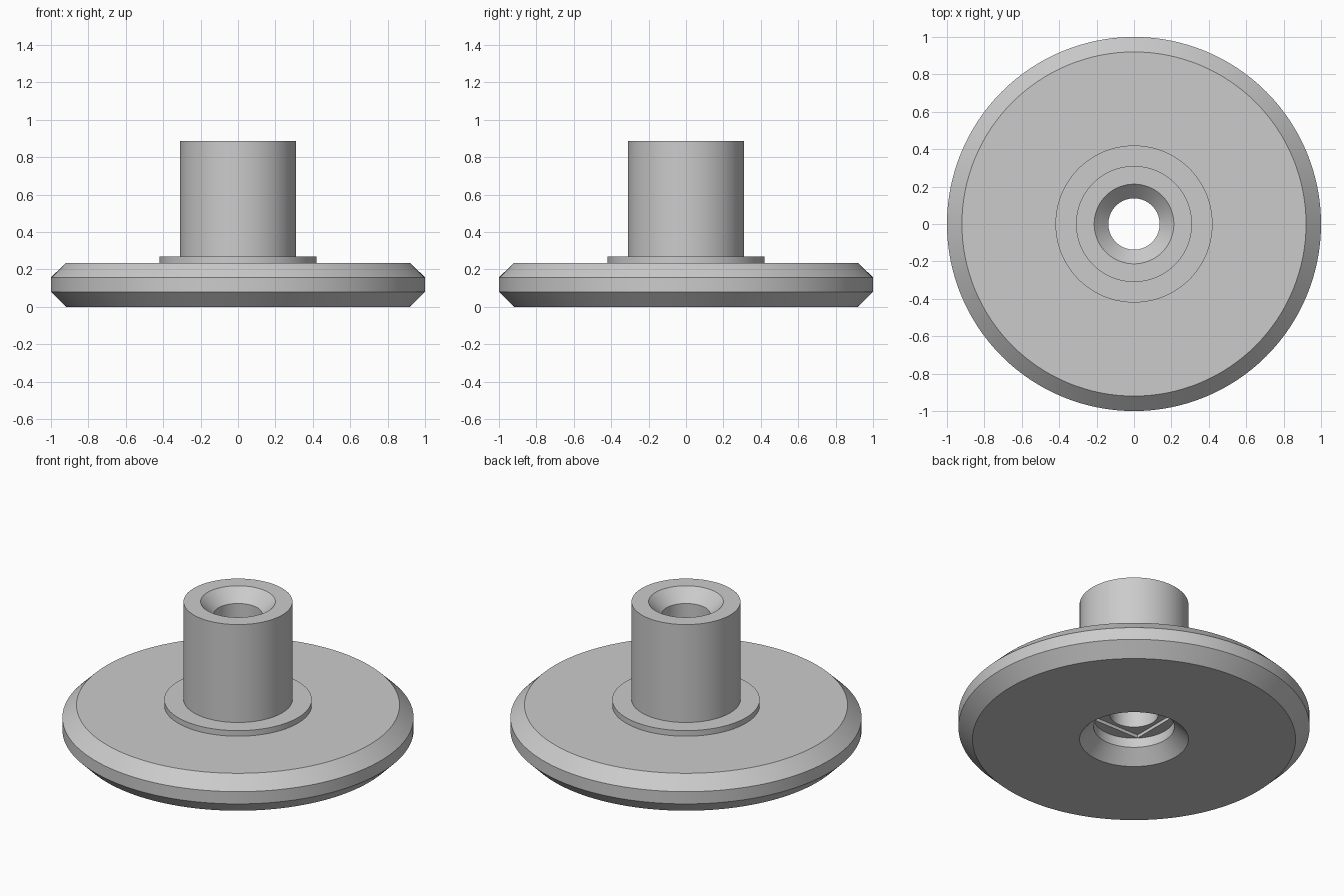
import bpy, bmesh, math

if "Cube" in bpy.data.objects:
    bpy.data.objects.remove(bpy.data.objects["Cube"])

grey = bpy.data.materials.new("light grey")
grey.use_nodes = True
color = (0.6, 0.6, 0.6, 1)
grey.diffuse_color = color
grey.node_tree.nodes["Principled BSDF"].inputs["Base Color"].default_value = color


def lathe(name, profile, segments=128):
    """Spin a closed (radius, z) outline around the z axis."""
    bm = bmesh.new()
    verts = [bm.verts.new((r, 0, z)) for r, z in profile]
    edges = [bm.edges.new((v, verts[i - 1])) for i, v in enumerate(verts)]
    bmesh.ops.spin(bm, geom=verts + edges, axis=(0, 0, 1), cent=(0, 0, 0),
                   angle=math.tau, steps=segments, use_merge=True)
    bmesh.ops.remove_doubles(bm, verts=bm.verts, dist=1e-5)
    bmesh.ops.recalc_face_normals(bm, faces=bm.faces)
    mesh = bpy.data.meshes.new(name)
    bm.to_mesh(mesh)
    bm.free()
    obj = bpy.data.objects.new(name, mesh)
    bpy.context.collection.objects.link(obj)
    mesh.materials.append(grey)
    return obj


BORE, RECESS = 0.137, 0.23

outer = [
    (0.31, 0), (0.92, 0), (1, 0.08), (1, 0.157), (0.92, 0.235),   # bevelled flange
    (0.42, 0.235), (0.42, 0.27),                                  # collar
    (0.31, 0.27), (0.31, 0.885),                                  # hub
]
inner = [
    (0.213, 0.885), (BORE, 0.809),                                # top countersink
    (BORE, 0.14), (RECESS, 0.14), (RECESS, 0.08),                 # bore and lower recess
]
body = lathe("flanged_hub", outer + inner)

# Shallow square step at the top of the lower recess
side = RECESS * math.sqrt(2) * 0.995
bpy.ops.mesh.primitive_cube_add(size=1, location=(0, 0, 0.14))
cutter = bpy.context.object
cutter.name = "square_step_cutter"
cutter.scale = (side, side, 0.04)
cutter.hide_render = True
cutter.data.materials.append(grey)

cut = body.modifiers.new("square_step", "BOOLEAN")
cut.operation = "DIFFERENCE"
cut.solver = "EXACT"
cut.object = cutter

bpy.ops.object.select_all(action="DESELECT")
body.select_set(True)
bpy.context.view_layer.objects.active = body
bpy.ops.object.modifier_apply(modifier=cut.name)
bpy.data.objects.remove(cutter)
bpy.ops.object.shade_smooth_by_angle(angle=math.radians(30))
